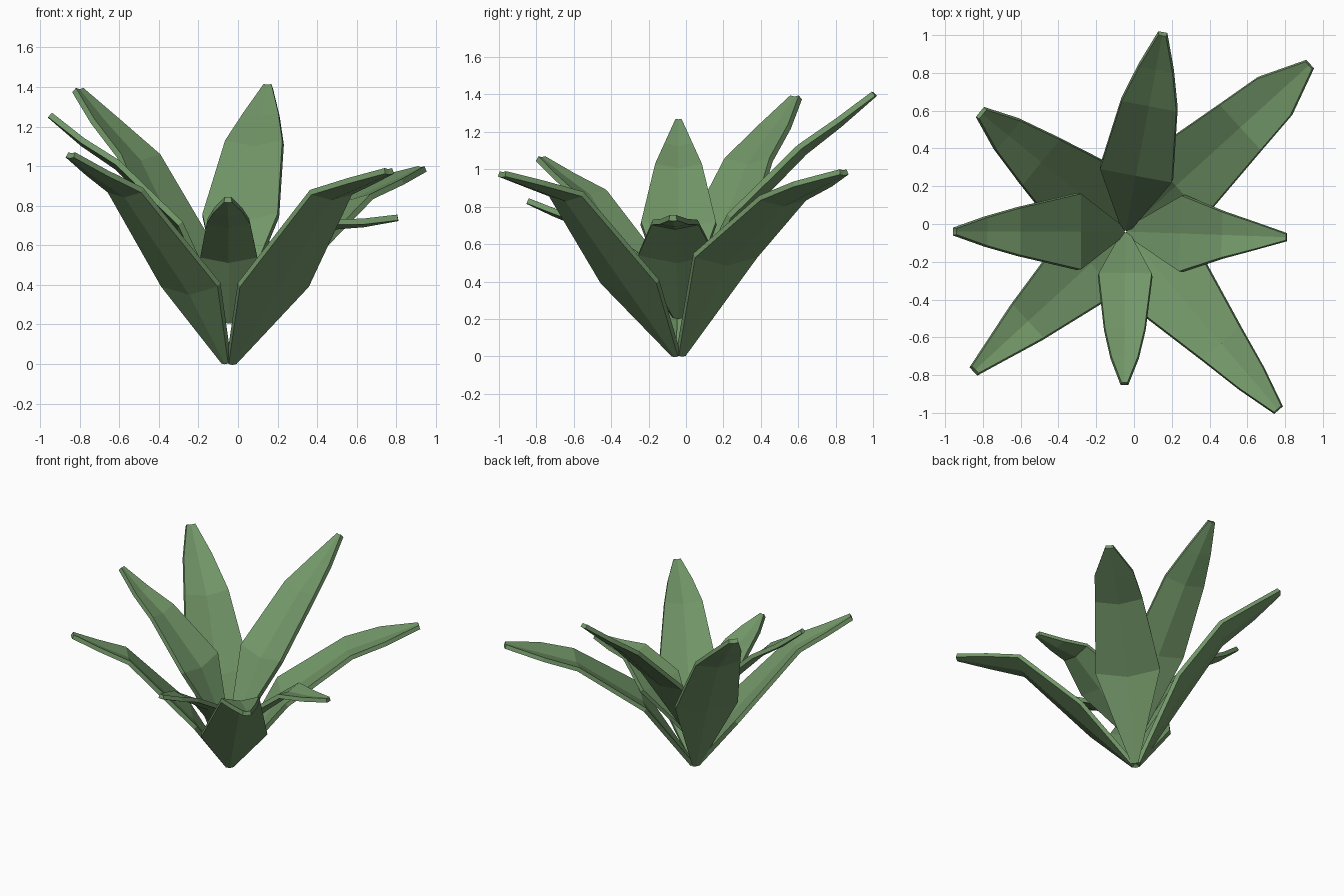
import bpy, bmesh
from math import sin, cos, radians

if "Cube" in bpy.data.objects:
    bpy.data.objects.remove(bpy.data.objects["Cube"])

green = bpy.data.materials.new("leaf_green")
green.diffuse_color = (0.17, 0.31, 0.14, 1)
green.use_nodes = True
green.node_tree.nodes["Principled BSDF"].inputs["Base Color"].default_value = green.diffuse_color

BASE = (-0.045, -0.04)   # point where all leaves meet
CREASE = 0.2             # midrib drop relative to half width


def leaf(name, angle, sections):
    """Folded blade; each section is (distance out, edge height, half width)."""
    a = radians(angle)
    out, side = (cos(a), sin(a)), (-sin(a), cos(a))
    bm = bmesh.new()
    rows = []
    for r, z, w in sections:
        row = []
        for s in (-1, 0, 1):
            row.append(bm.verts.new((
                BASE[0] + out[0] * r + side[0] * w * s,
                BASE[1] + out[1] * r + side[1] * w * s,
                z - (CREASE * w if s == 0 else 0))))
        rows.append(row)
    for p, q in zip(rows, rows[1:]):
        for i in range(2):
            bm.faces.new((p[i], q[i], q[i + 1], p[i + 1]))
    mesh = bpy.data.meshes.new(name)
    bm.to_mesh(mesh)
    bm.free()
    mesh.materials.append(green)
    ob = bpy.data.objects.new(name, mesh)
    bpy.context.collection.objects.link(ob)
    # Blade thickness grows to the underside
    mod = ob.modifiers.new("thickness", 'SOLIDIFY')
    mod.thickness = 0.03
    mod.offset = -1
    return ob


# Outer ring: long leaves rising from the ground
low = (0.005, 0.02, 0.022)
leaf("outer_leaf_back_right", 42.2,
     [low, (0.36, 0.55, 0.22), (0.82, 0.86, 0.16), (1.06, 0.935, 0.13), (1.31, 1.0, 0.025)])
leaf("outer_leaf_front_right", -49.4,
     [low, (0.33, 0.41, 0.225), (0.78, 0.88, 0.13), (1.02, 0.94, 0.083), (1.237, 0.99, 0.025)])
leaf("outer_leaf_front_left", 222.6,
     [low, (0.25, 0.41, 0.207), (0.70, 0.89, 0.12), (0.90, 0.98, 0.07), (1.08, 1.07, 0.025)])
leaf("outer_leaf_back_left", 140.6,
     [low, (0.28, 0.60, 0.22), (0.577, 1.06, 0.155), (0.80, 1.24, 0.10), (0.977, 1.395, 0.03)])

# Inner ring: shorter leaves starting higher up
high = (0.005, 0.225, 0.022)
leaf("inner_leaf_back", 79.4,
     [high, (0.30, 0.76, 0.193), (0.675, 1.13, 0.147), (0.87, 1.27, 0.09), (1.055, 1.415, 0.02)])
leaf("inner_leaf_right", -2,
     [high, (0.29, 0.56, 0.20), (0.51, 0.73, 0.12), (0.68, 0.735, 0.07), (0.85, 0.755, 0.016)])
leaf("inner_leaf_front", -90.4,
     [high, (0.22, 0.56, 0.14), (0.51, 0.735, 0.105), (0.66, 0.79, 0.07), (0.80, 0.845, 0.015)])
leaf("inner_leaf_left", 180,
     [high, (0.235, 0.72, 0.20), (0.555, 1.03, 0.125), (0.73, 1.14, 0.075), (0.895, 1.27, 0.016)])
